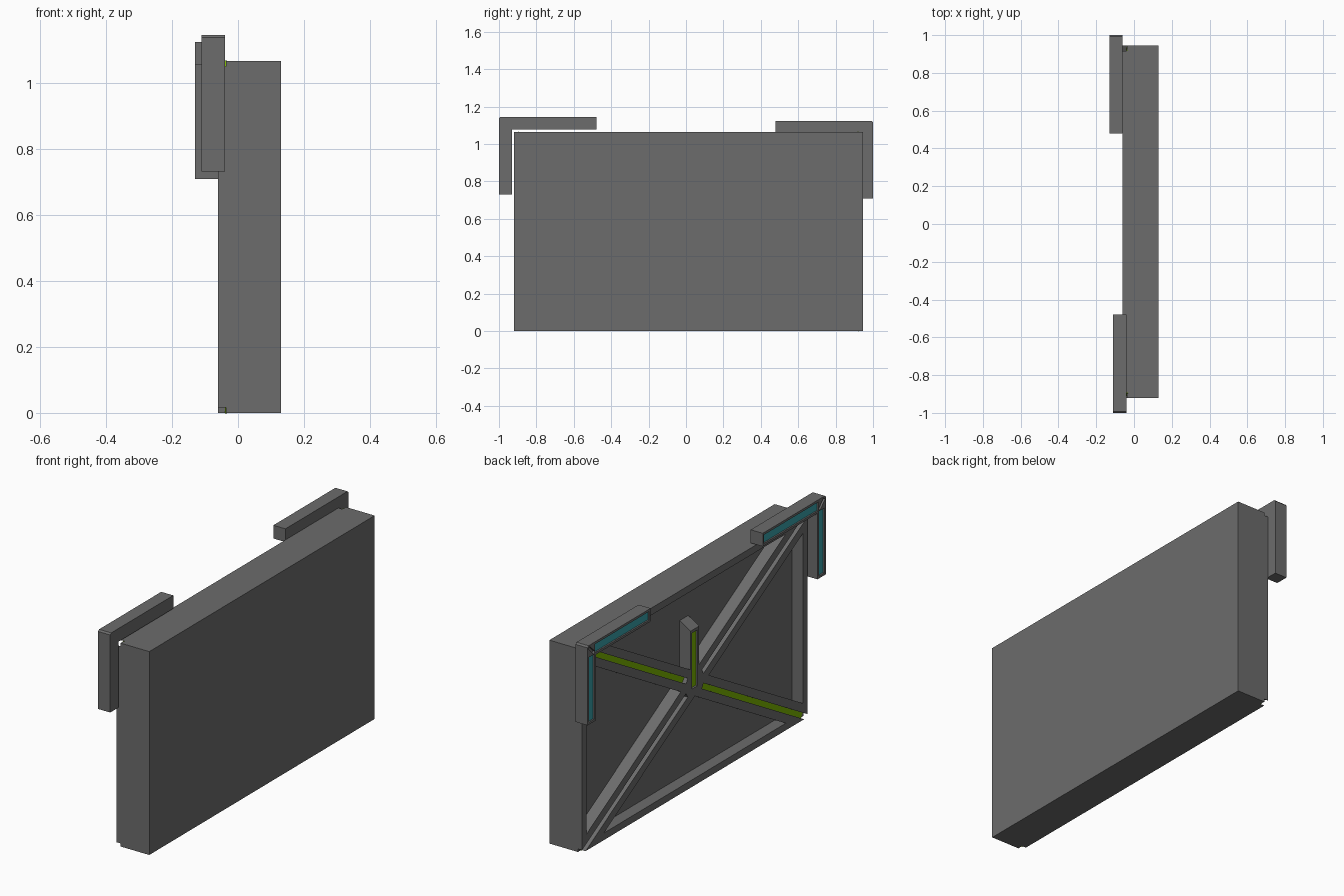
import bpy, bmesh, math

if "Cube" in bpy.data.objects:
    bpy.data.objects.remove(bpy.data.objects["Cube"])


def material(name, rgb):
    m = bpy.data.materials.new(name)
    m.diffuse_color = (*rgb, 1)
    m.use_nodes = True
    m.node_tree.nodes["Principled BSDF"].inputs["Base Color"].default_value = m.diffuse_color
    return m


GREY = material("dark_grey", (0.15, 0.15, 0.15))
TEAL = material("teal", (0.04, 0.36, 0.40))
GREEN = material("olive_green", (0.20, 0.46, 0.0))


def prism(name, pts, x0, x1, mat):
    """Extrude a (y, z) outline from x0 to x1."""
    bm = bmesh.new()
    face = bm.faces.new([bm.verts.new((x0, y, z)) for y, z in pts])
    ext = bmesh.ops.extrude_face_region(bm, geom=[face])
    verts = [v for v in ext["geom"] if isinstance(v, bmesh.types.BMVert)]
    bmesh.ops.translate(bm, verts=verts, vec=(x1 - x0, 0, 0))
    bmesh.ops.recalc_face_normals(bm, faces=bm.faces)
    me = bpy.data.meshes.new(name)
    bm.to_mesh(me)
    bm.free()
    me.materials.append(mat)
    ob = bpy.data.objects.new(name, me)
    bpy.context.collection.objects.link(ob)
    return ob


def rect(y0, y1, z0, z1):
    return [(y0, z0), (y1, z0), (y1, z1), (y0, z1)]


def strip(cy, cz, dy, dz, r0, r1, w):
    """Outline of a strip running from r0 to r1 along a unit direction."""
    return [(cy + dy * r - dz * s * w / 2, cz + dz * r + dy * s * w / 2)
            for r, s in ((r0, -1), (r1, -1), (r1, 1), (r0, 1))]


def cut(target, pts, x0, x1):
    c = prism("cutter", pts, x0, x1, GREY)
    mod = target.modifiers.new("cut", "BOOLEAN")
    mod.operation, mod.solver, mod.object = "DIFFERENCE", "EXACT", c
    bpy.context.view_layer.objects.active = target
    bpy.ops.object.modifier_apply(modifier=mod.name)
    bpy.data.objects.remove(c)


# Main panel: slab with four triangular pockets in its -x side
BACK, FLOOR, FRONT = -0.06, 0.003, 0.13
W, H, CY, CZ = 0.9325, 0.5325, 0.0125, 0.5325
L = math.hypot(W, H)
FRAME, HALF = 0.037, 0.057
a, b, k = W - FRAME, H - FRAME, HALF * L
panel = prism("panel", rect(CY - W, CY + W, 0, 2 * H), BACK, FRONT, GREY)
for s in (-1, 1):
    zs, yt = (a * H - k) / W, (b * W - k) / H
    side = [(CY + s * k / H, CZ), (CY + s * a, CZ - zs), (CY + s * a, CZ + zs)]
    level = [(CY, CZ + s * k / W), (CY - yt, CZ + s * b), (CY + yt, CZ + s * b)]
    cut(panel, side, BACK - 0.05, FLOOR)
    cut(panel, level, BACK - 0.05, FLOOR)

# Diagonal grooves with green inlays
GW, GD = 0.028, 0.024
for sy in (-1, 1):
    for sz in (-1, 1):
        d = (sy * W / L, sz * H / L)
        cut(panel, strip(CY, CZ, *d, 0.075, L + 0.05, GW), BACK - 0.05, BACK + GD)
        prism("diagonal_inlay", strip(CY, CZ, *d, 0.076, L - 0.02, GW - 0.001),
              BACK + GD - 0.003, BACK + GD + 0.003, GREEN)

# Upright rib above the centre, with a sloping top
TOP = 0.82
rib = prism("upright_rib", rect(CY - 0.036, CY + 0.036, CZ + 0.03, TOP),
            BACK, FLOOR + 0.01, GREY)
for v in rib.data.vertices:
    if v.co.z > TOP - 0.001 and v.co.x > BACK + 0.01:
        v.co.z += 0.045
groove = rect(CY - 0.022, CY + 0.022, CZ - 0.02, TOP - 0.015)
for ob in (panel, rib):
    cut(ob, groove, BACK - 0.05, BACK + 0.012)
prism("upright_inlay", rect(CY - 0.0215, CY + 0.0215, CZ - 0.019, TOP - 0.016),
      BACK + 0.009, BACK + 0.015, GREEN)


# Corner brackets: L-shaped bars with teal inlays in their -x side
def bracket(s, x0, x1, top):
    arm, t, rim, c = 0.522, 0.069, 0.012, 0.008
    low = 0.414

    def place(pts):
        return [(s * (1 - u), top - v) for u, v in pts]

    body = prism("corner_bracket", place(
        [(0, c), (c, 0), (arm, 0), (arm, t), (t, t), (t, low), (0, low)]), x0, x1, GREY)
    slots = ((t * 0.9, arm - rim, rim, t - rim), (rim, t - rim, t * 0.9, low - rim))
    for slot in slots:
        cut(body, place(rect(*slot)), x0 - 0.05, x0 + 0.012)
        prism("bracket_inlay", place(rect(*slot)), x0 + 0.008, x0 + 0.014, TEAL)
    # mitre groove in the corner
    r = math.sqrt(0.5)
    cut(body, place(strip(0.012, 0.012, r, r, 0, 0.06, 0.016)), x0 - 0.05, x0 + 0.01)


bracket(1, -0.13, -0.06, 1.123)
bracket(-1, -0.11, -0.04, 1.145)
